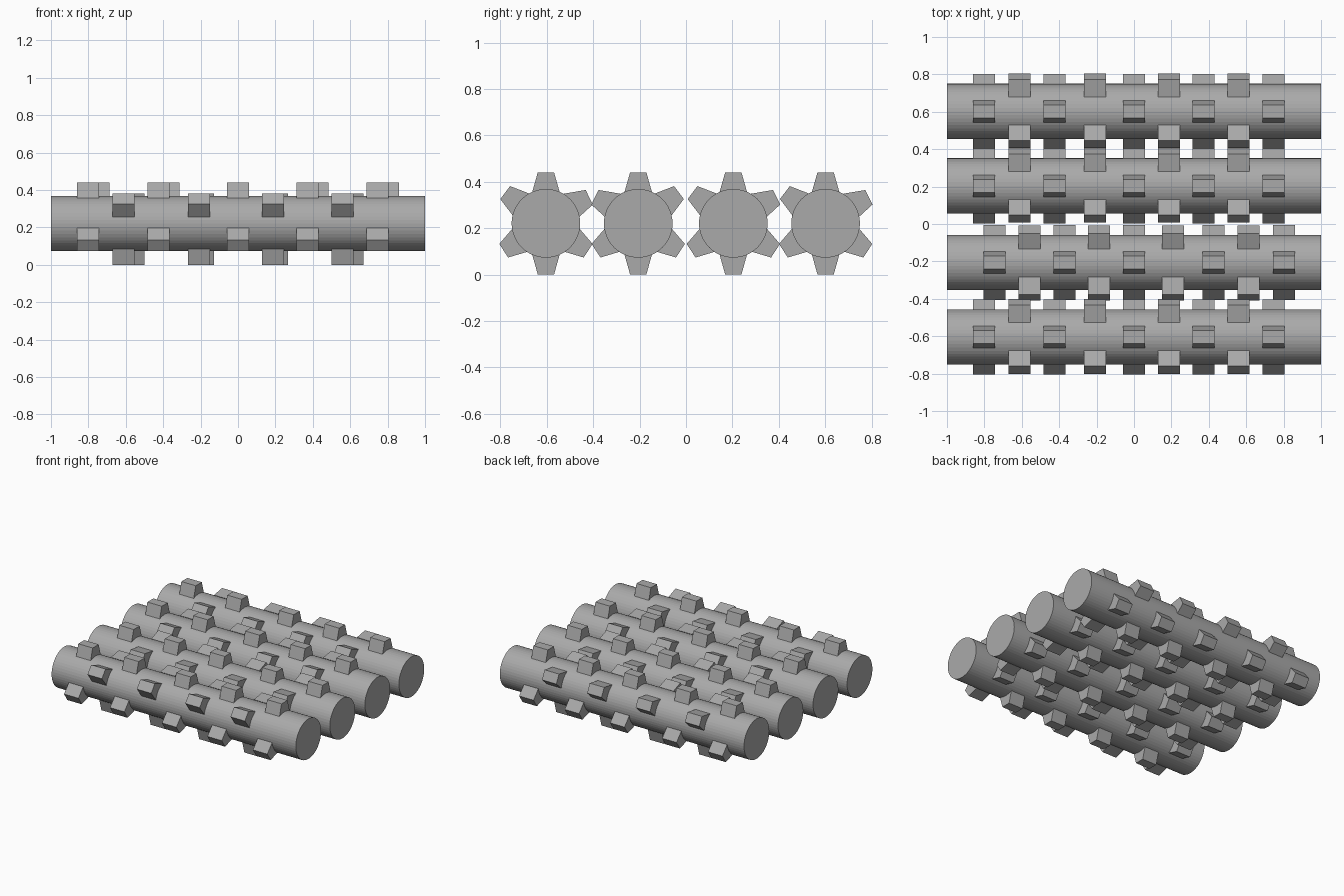
import bpy, bmesh, math
from mathutils import Vector

if "Cube" in bpy.data.objects:
    bpy.data.objects.remove(bpy.data.objects["Cube"])

metal = bpy.data.materials.new("mid_grey")
metal.diffuse_color = (0.4, 0.4, 0.4, 1)
metal.use_nodes = True
metal.node_tree.nodes["Principled BSDF"].inputs["Base Color"].default_value = metal.diffuse_color

RADIUS, AXIS_Z = 0.148, 0.221
ROW_A = (-0.802, -0.426, 0.0, 0.372, 0.745)
ROW_B = (-0.613, -0.209, 0.188, 0.558)
# angle around the axis, tip distance, sideways shift, tooth positions along the roller
TOOTH_ROWS = (
    (90, 0.220, 0.0, ROW_A),
    (26, 0.217, 0.019, ROW_B),
    (143, 0.220, 0.0, ROW_B),
    (213, 0.217, 0.0, ROW_A),
    (327, 0.217, 0.0, ROW_A),
    (270, 0.221, 0.0, ROW_B),
)


def finish(name, bm, y):
    bmesh.ops.recalc_face_normals(bm, faces=bm.faces)
    mesh = bpy.data.meshes.new(name)
    bm.to_mesh(mesh)
    bm.free()
    mesh.materials.append(metal)
    obj = bpy.data.objects.new(name, mesh)
    obj.location = (0, y, AXIS_Z)
    bpy.context.collection.objects.link(obj)


def roller(y):
    bm = bmesh.new()
    ring = [bm.verts.new((-1, RADIUS * math.cos(math.tau * i / 48),
                          RADIUS * math.sin(math.tau * i / 48))) for i in range(48)]
    face = bm.faces.new(ring)
    ext = bmesh.ops.extrude_face_region(bm, geom=[face], use_keep_orig=True)
    bmesh.ops.translate(bm, vec=(2, 0, 0),
                        verts=[v for v in ext["geom"] if isinstance(v, bmesh.types.BMVert)])
    finish("roller", bm, y)


def teeth(y, turn):
    bm = bmesh.new()
    for angle, tip, shift, row in TOOTH_ROWS:
        a = math.radians(angle)
        out = Vector((0, math.cos(a), math.sin(a)))
        side = Vector((0, -math.sin(a), math.cos(a)))
        # tapered outline, rooted just inside the roller
        outline = [out * r + side * (shift + s)
                   for r, s in ((0.125, -0.062), (tip, -0.035), (tip, 0.035), (0.125, 0.062))]
        for x in row:
            ends = [[bm.verts.new(p + Vector((x + dx, 0, 0))) for p in outline]
                    for dx in (-0.059, 0.059)]
            bm.faces.new(ends[0])
            bm.faces.new(ends[1])
            for i in range(4):
                j = (i + 1) % 4
                bm.faces.new((ends[0][i], ends[0][j], ends[1][j], ends[1][i]))
    # turned end for end
    if turn:
        for v in bm.verts:
            v.co.x, v.co.y = -v.co.x, -v.co.y
    finish("roller_teeth", bm, y)


# four parallel rollers, one of them reversed
for y, turn in ((-0.604, False), (-0.206, True), (0.204, False), (0.602, False)):
    roller(y)
    teeth(y, turn)
